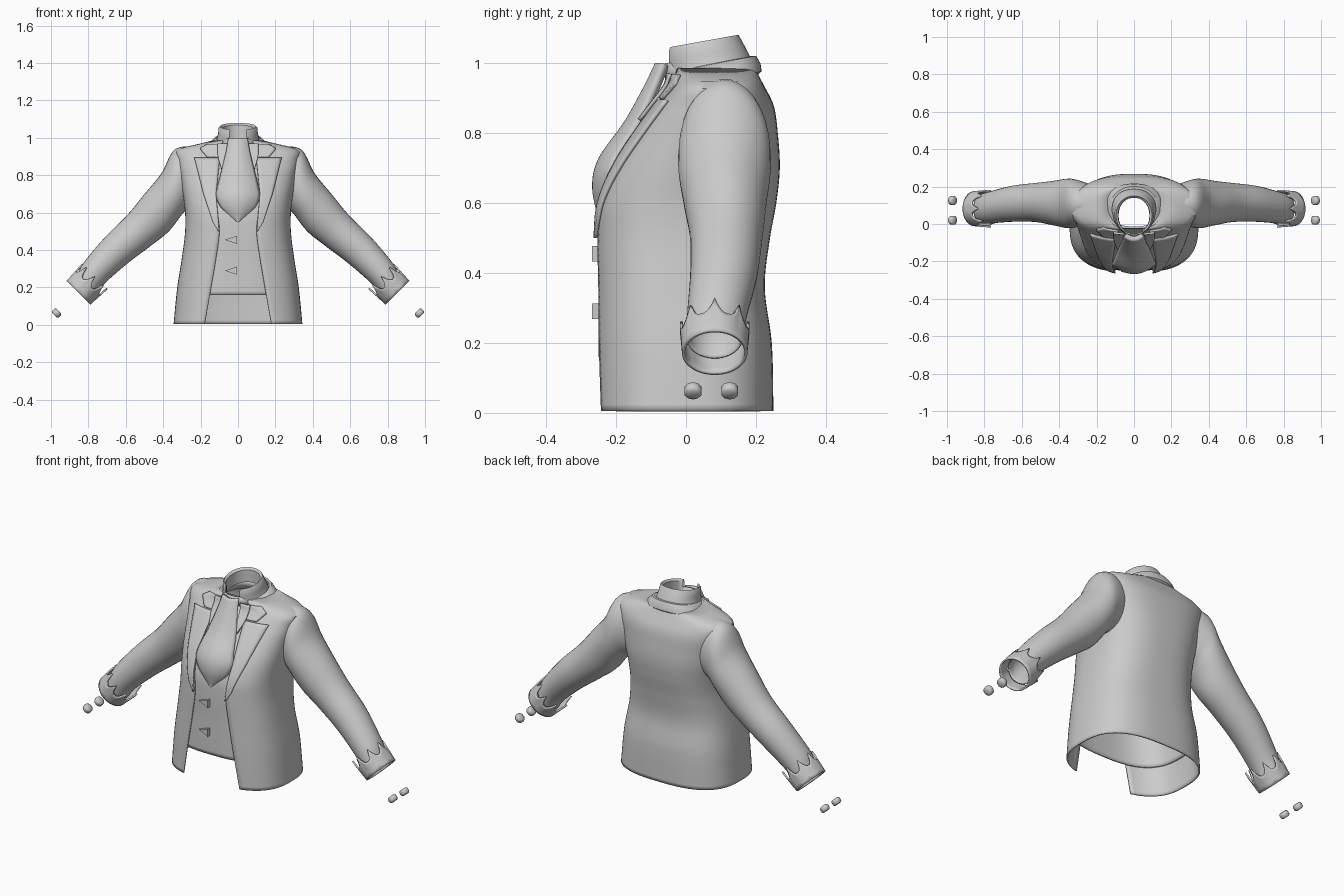
import bpy, bmesh
from math import sin, cos, pi, asin, copysign
from mathutils import Vector

old = bpy.data.objects.get("Cube")
if old:
    bpy.data.objects.remove(old)

grey = bpy.data.materials.new("plain_grey_cloth")
grey.use_nodes = True
GREY = (0.6, 0.6, 0.6, 1)
grey.diffuse_color = GREY
grey.node_tree.nodes["Principled BSDF"].inputs["Base Color"].default_value = GREY
POWER = 0.74  # roundness of the squarish body sections


def spline(keys, z):
    """Smooth values from rows of (position, value, value...)."""
    z = min(max(z, keys[0][0]), keys[-1][0])
    i = next(k for k in range(len(keys) - 1) if z <= keys[k + 1][0])
    a, b = keys[i], keys[i + 1]
    before, after = keys[max(i - 1, 0)], keys[min(i + 2, len(keys) - 1)]
    h = b[0] - a[0]
    t = (z - a[0]) / h
    out = []
    for j in range(1, len(a)):
        m0 = (b[j] - before[j]) / (b[0] - before[0]) * h
        m1 = (after[j] - a[j]) / (after[0] - a[0]) * h
        d = b[j] - a[j]
        out.append(a[j] + t * m0 + t * t * (3 * d - 2 * m0 - m1) + t ** 3 * (m0 + m1 - 2 * d))
    return out


def steps(a, b, n):
    return [a + (b - a) * i / n for i in range(n + 1)]


def finish(name, bm, thick=0.0, angle=40):
    bmesh.ops.recalc_face_normals(bm, faces=bm.faces)
    mesh = bpy.data.meshes.new(name)
    bm.to_mesh(mesh)
    bm.free()
    mesh.materials.append(grey)
    obj = bpy.data.objects.new(name, mesh)
    bpy.context.collection.objects.link(obj)
    if thick:
        mod = obj.modifiers.new("thickness", "SOLIDIFY")
        mod.thickness = thick
        mod.offset = -1
    bpy.ops.object.select_all(action="DESELECT")
    obj.select_set(True)
    bpy.context.view_layer.objects.active = obj
    bpy.ops.object.shade_smooth_by_angle(angle=angle * pi / 180)
    return obj


def loft(name, rings, closed=True, thick=0.0, angle=40):
    bm = bmesh.new()
    rows = [[bm.verts.new(p) for p in ring] for ring in rings]
    n = len(rows[0])
    for a, b in zip(rows, rows[1:]):
        for i in range(n if closed else n - 1):
            j = (i + 1) % n
            bm.faces.new((a[i], a[j], b[j], b[i]))
    return finish(name, bm, thick, angle)


def section(z, hw, yf, yb, gap=0.0, power=POWER, n=64, tilt=0.0):
    """Rounded body section, running round from one front edge to the other."""
    cy, ry = (yf + yb) / 2, (yb - yf) / 2
    start = asin(min(gap / hw, 1) ** (1 / power)) if gap else 0
    pts = []
    for t in steps(start, 2 * pi - start, n)[: None if gap else -1]:
        s, c = sin(t), cos(t)
        y = cy - ry * copysign(abs(c) ** power, c)
        pts.append((hw * copysign(abs(s) ** power, s), y, z + tilt * (y - 0.15)))
    return pts


# Height, half width, front, back, half of the front opening
BODY = [(0, .345, -.26, .25, .18), (.2, .325, -.26, .245, .145),
        (.36, .30, -.258, .225, .118), (.5, .283, -.258, .24, .10),
        (.6, .283, -.25, .258, .11), (.7, .295, -.21, .268, .12),
        (.8, .31, -.145, .262, .115), (.88, .325, -.085, .25, .10),
        (.94, .32, -.04, .22, .09), (.97, .2, -.035, .205, .085),
        (.985, .14, -.035, .2, .08)]


def front_y(x, z):
    hw, yf, yb, _ = spline(BODY, z)
    c = (1 - min(abs(x) / hw, 1) ** (2 / POWER)) ** (POWER / 2)
    return (yf + yb) / 2 - (yb - yf) / 2 * c


def front_strip(name, keys, side, lift, n=24):
    """Cloth strip lying on the chest, rows of (height, inner x, outer x)."""
    rows = []
    for z in steps(keys[0][0], keys[-1][0], n):
        i = next(k for k in range(len(keys) - 1) if z <= keys[k + 1][0] + 1e-6)
        a, b = keys[i], keys[i + 1]
        t = (z - a[0]) / (b[0] - a[0])
        inner, outer = (a[k] + (b[k] - a[k]) * t for k in (1, 2))
        rows.append([(side * x, front_y(x, z) - lift, z) for x in steps(inner, outer, 6)])
    return loft(name, rows, closed=False, thick=0.01)


# Jacket body, open at the front
loft("jacket_body", [section(z, *spline(BODY, z)) for z in steps(0.005, .985, 50)],
     closed=False, thick=0.008)

# Waistcoat and shirt tube just inside the jacket
inside = []
for z in steps(.16, .985, 40):
    hw, yf, yb, _ = spline(BODY, z)
    inside.append(section(z, hw - .014, yf + .01, yb - .014))
loft("waistcoat", inside, thick=0.012)

# Standing shirt collar, rolled over at the top, and the folded jacket collar
NECK = [(.96, .135, -.04, .195), (1.0, .115, -.055, .188), (1.04, .106, -.058, .17),
        (1.07, .104, -.058, .155), (1.08, .096, -.055, .15), (1.07, .084, -.05, .14),
        (1.0, .082, -.05, .14)]
loft("shirt_collar", [section(*k, gap=.045, power=.95, tilt=.18) for k in NECK], closed=False)
loft("neck_band", [section(z, hw, -.06, .17, power=.95) for z, hw in ((.95, .11), (1.0, .1))],
     thick=0.008)
FOLD = [(1.012, .117, -.03, .186), (1.01, .128, -.04, .2), (.985, .152, -.05, .213),
        (.962, .17, -.055, .216), (.955, .166, -.05, .205)]
loft("jacket_collar", [section(*k, gap=.09, power=.9, tilt=.2) for k in FOLD], closed=False)

# Cravat with a pointed tip: height, half width, depth
CRAVAT = [(.55, .004, -.25), (.6, .066, -.262), (.64, .1, -.268), (.69, .118, -.264),
          (.74, .11, -.243), (.83, .088, -.178), (.93, .064, -.122), (1.0, .052, -.088)]
rows = []
for z in steps(.55, 1.0, 30):
    w, y = spline(CRAVAT, z)
    rows.append([(w * u, y + .05 * u * u * w / .12, z) for u in steps(-1, 1, 14)])
loft("cravat", rows, closed=False, thick=0.025)

# Triangular waistcoat fasteners
for k, z in enumerate((.455, .29)):
    bm = bmesh.new()
    tri = [(-.07, z), (-.005, z + .022), (-.005, z - .022)]
    back = [bm.verts.new((x, -.245, h)) for x, h in tri]
    front = [bm.verts.new((x, -.268 if x > -.05 else -.256, h)) for x, h in tri]
    bm.faces.new(front)
    bm.faces.new(back[::-1])
    for i in range(3):
        j = (i + 1) % 3
        bm.faces.new((back[i], back[j], front[j], front[i]))
    finish("waistcoat_fastener_%d" % (k + 1), bm)

# Sleeve sections: outer x, z, inner x, z, middle y, half depth
SLEEVE = [(0, .2, .955, .2, .64, .11, .09), (1, .335, .94, .265, .62, .11, .125),
          (2, .41, .81, .3, .59, .11, .132), (3, .5, .70, .37, .5, .112, .118),
          (4, .59, .59, .47, .42, .115, .104), (5, .71, .47, .595, .325, .108, .096),
          (6, .82, .34, .72, .215, .088, .085), (7, .86, .27, .765, .155, .082, .08)]
AXIS = Vector((.7, 0, -.7)).normalized()
ACROSS = Vector((.7, 0, .7)).normalized()
CUFF_END = Vector((.853, .082, .172))


def sleeve_ring(u, side, n=32):
    ox, oz, ix, iz, cy, ry = spline(SLEEVE, u)
    ring = []
    for i in range(n):
        c, s = cos(2 * pi * i / n), sin(2 * pi * i / n)
        ring.append((side * ((ox + ix) / 2 + c * (ox - ix) / 2), cy + s * ry,
                     (oz + iz) / 2 + c * (oz - iz) / 2))
    return ring


def cuff_point(a, back, r, side):
    p = CUFF_END - AXIS * back + ACROSS * (r * cos(a)) + Vector((0, r * 1.04 * sin(a), 0))
    return (side * p.x, p.y, p.z)


LAPEL = [(.5, .1, .105), (.55, .105, .135), (.7, .118, .185), (.87, .1, .228), (.895, .097, .235)]
LAPEL_TOP = [(.9, .095, .165), (.945, .088, .205), (.968, .084, .165)]
SHIRT_POINT = [(.84, .085, .09), (.9, .062, .108), (.97, .052, .11)]
for side, label in ((1, "left"), (-1, "right")):
    front_strip("lapel_" + label, LAPEL, side, .012)
    front_strip("lapel_top_" + label, LAPEL_TOP, side, .012, 10)
    front_strip("shirt_collar_point_" + label, SHIRT_POINT, side, .024, 10)
    loft("sleeve_" + label, [sleeve_ring(u, side) for u in steps(0, 7, 35)], thick=0.006)

    # Cuff with eight curved spikes along its upper edge
    rings = []
    for t in steps(0, 1, 5):
        ring = []
        for i in range(96):
            a = 2 * pi * i / 96
            spike = abs(2 * ((i / 12) % 1) - 1) ** 2.5
            ring.append(cuff_point(a, t * (.07 + .055 * spike), .09 + .006 * t, side))
        rings.append(ring)
    loft("cuff_" + label, rings, thick=0.009)

    # Loose rounded studs beyond the cuff
    for k, y in enumerate((.02, .125)):
        prof = [(-.016, 0), (-.016, .018), (-.01, .025), (.01, .025), (.016, .018), (.016, 0)]
        rings = []
        for h, r in prof:
            ring = []
            for i in range(10):
                a = 2 * pi * i / 10
                p = Vector((.97, y, .063)) + AXIS * h + ACROSS * (r * cos(a))
                ring.append((side * p.x, p.y + r * sin(a), p.z))
            rings.append(ring)
        loft("stud_%s_%d" % (label, k + 1), rings, angle=50)
